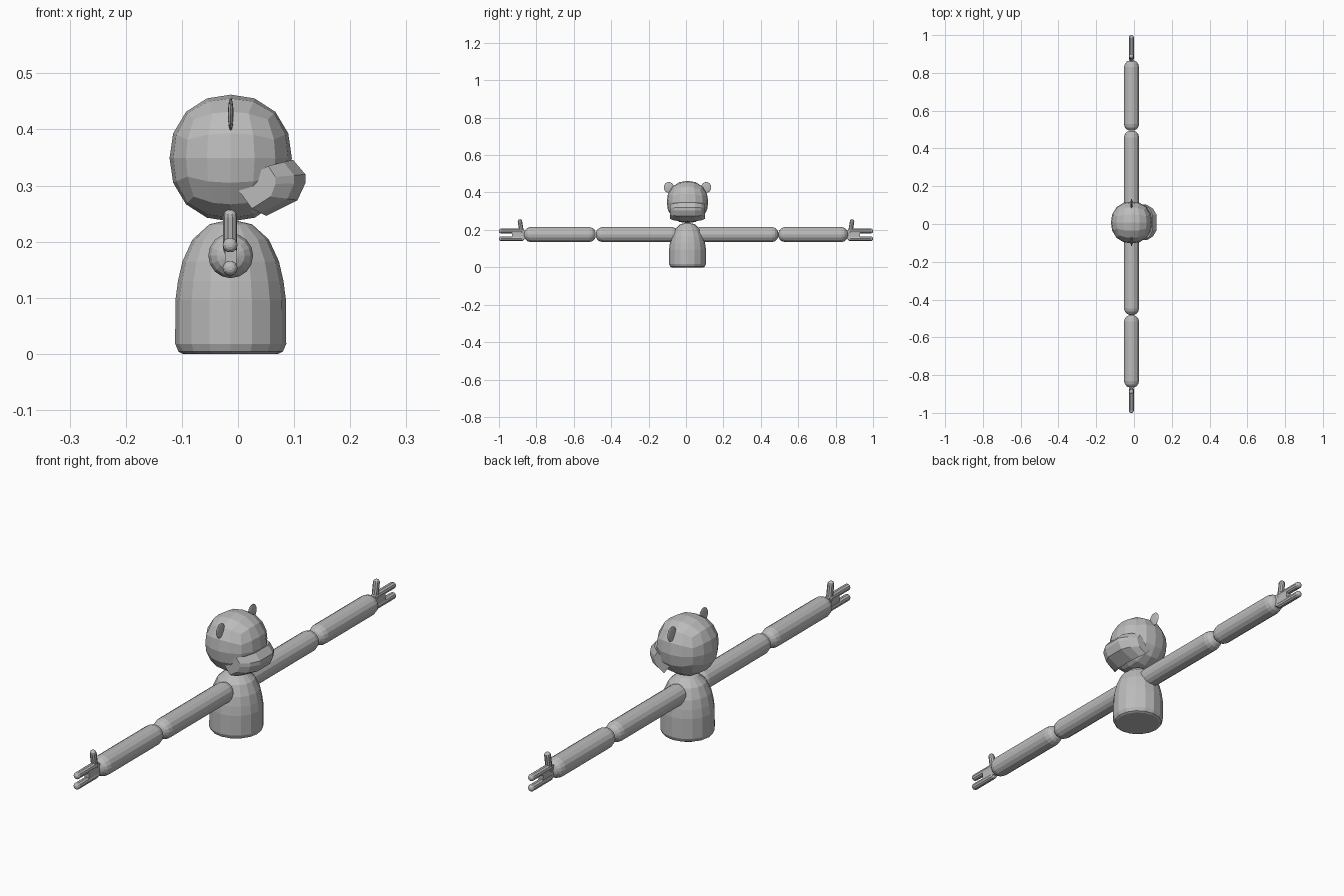
import bpy, bmesh, math
from mathutils import Vector

if "Cube" in bpy.data.objects:
    bpy.data.objects.remove(bpy.data.objects["Cube"])

CX, CY = -0.013, 0.008          # axis of the body and head

grey = bpy.data.materials.new("plain_grey")
grey.diffuse_color = (0.5, 0.5, 0.5, 1)
grey.use_nodes = True
grey.node_tree.nodes["Principled BSDF"].inputs["Base Color"].default_value = grey.diffuse_color


def finish(bm, name):
    bmesh.ops.recalc_face_normals(bm, faces=bm.faces)
    me = bpy.data.meshes.new(name)
    bm.to_mesh(me)
    bm.free()
    me.materials.append(grey)
    ob = bpy.data.objects.new(name, me)
    bpy.context.collection.objects.link(ob)
    return ob


def loft(bm, rings):
    """Skin closed rings of points and cap both ends."""
    vs = [[bm.verts.new(p) for p in ring] for ring in rings]
    n = len(vs[0])
    for a, b in zip(vs, vs[1:]):
        for i in range(n):
            j = (i + 1) % n
            bm.faces.new((a[i], a[j], b[j], b[i]))
    bm.faces.new(vs[0][::-1])
    bm.faces.new(vs[-1])


def lathe(name, profile, start, direction, sides):
    """Turn (radius, distance) pairs around an axis."""
    rot = Vector(direction).to_track_quat('Z', 'Y')
    rings = []
    for r, d in profile:
        rings.append([Vector(start) + rot @ Vector((r * math.cos(2 * math.pi * i / sides),
                                                    r * math.sin(2 * math.pi * i / sides), d))
                      for i in range(sides)])
    bm = bmesh.new()
    loft(bm, rings)
    return finish(bm, name)


def rod(name, a, b, r, sides, cap):
    """Round-ended rod from a to b."""
    axis = Vector(b) - Vector(a)
    length = axis.length
    end = [(0.3, 0.02), (0.62, 0.18), (0.88, 0.5), (1, 1)]
    prof = [(r * k, cap * d) for k, d in end]
    prof += [(r * k, length - cap * d) for k, d in reversed(end)]
    return lathe(name, prof, a, axis, sides)


# Body: flat-bottomed dome
lathe("body", [(0.085, 0), (0.093, 0.004), (0.099, 0.018), (0.0985, 0.096), (0.094, 0.13),
               (0.086, 0.165), (0.068, 0.204), (0.038, 0.231), (0.012, 0.237)],
      (CX, CY, 0), (0, 0, 1), 16)

# Head: rounded cube with evenly spaced angles
bm = bmesh.new()
bmesh.ops.create_cube(bm, size=2)
bmesh.ops.subdivide_edges(bm, edges=bm.edges[:], cuts=3, use_grid_fill=True)
for v in bm.verts:
    p = Vector([math.tan(c * math.pi / 4) for c in v.co])
    p /= sum(abs(c) ** 2.2 for c in p) ** (1 / 2.2)
    v.co = (CX + 0.109 * p.x, CY + 0.111 * p.y, 0.349 + 0.113 * p.z)
finish(bm, "head")

# Snout: side profile carried across the face, shrinking to the cheeks
profile = [(0.098, 0.346), (0.12, 0.32), (0.12, 0.304), (0.106, 0.274), (0.05, 0.246), (0.0, 0.3)]
half = [(0.04, 1.0), (0.074, 0.85), (0.094, 0.6)]
stations = [(-y, s) for y, s in reversed(half)] + [(0, 1.0)] + half
bm = bmesh.new()
loft(bm, [[(CX + (x - CX) * s, CY + y, 0.3 + (z - 0.3) * (0.4 + 0.6 * s)) for x, z in profile]
          for y, s in stations])
finish(bm, "snout")

for side, label, elbow in ((-1, "right", 0.482), (1, "left", 0.494)):
    # Ear: thin round disc
    bm = bmesh.new()
    bmesh.ops.create_uvsphere(bm, u_segments=12, v_segments=8, radius=1)
    for v in bm.verts:
        v.co = (CX + 0.005 * v.co.x, CY + side * 0.1 + 0.027 * v.co.y, 0.427 + 0.029 * v.co.z)
    finish(bm, label + "_ear")

    # Arm in two segments
    rod(label + "_upper_arm", (CX, side * 0.04, 0.175), (CX, side * elbow, 0.175), 0.04, 16, 0.035)
    rod(label + "_forearm", (CX, side * elbow, 0.175), (CX, side * 0.866, 0.175), 0.04, 16, 0.035)

    # Hand: palm plate, two fingers and a raised thumb
    bm = bmesh.new()
    loft(bm, [[(CX + sx * 0.01, side * y, 0.174 + sz * h) for sx, sz in ((-1, -1), (1, -1), (1, 1), (-1, 1))]
              for y, h in ((0.85, 0.022), (0.88, 0.027), (0.93, 0.025))])
    finish(bm, label + "_palm")
    for finger, z in (("upper", 0.194), ("lower", 0.153)):
        rod(label + "_" + finger + "_finger", (CX - 0.001, side * 0.865, z),
            (CX - 0.001, side * 1.0, z), 0.0135, 10, 0.012)
    rod(label + "_thumb", (CX - 0.001, side * 0.876, 0.175),
        (CX - 0.001, side * 0.89, 0.257), 0.0125, 10, 0.012)
